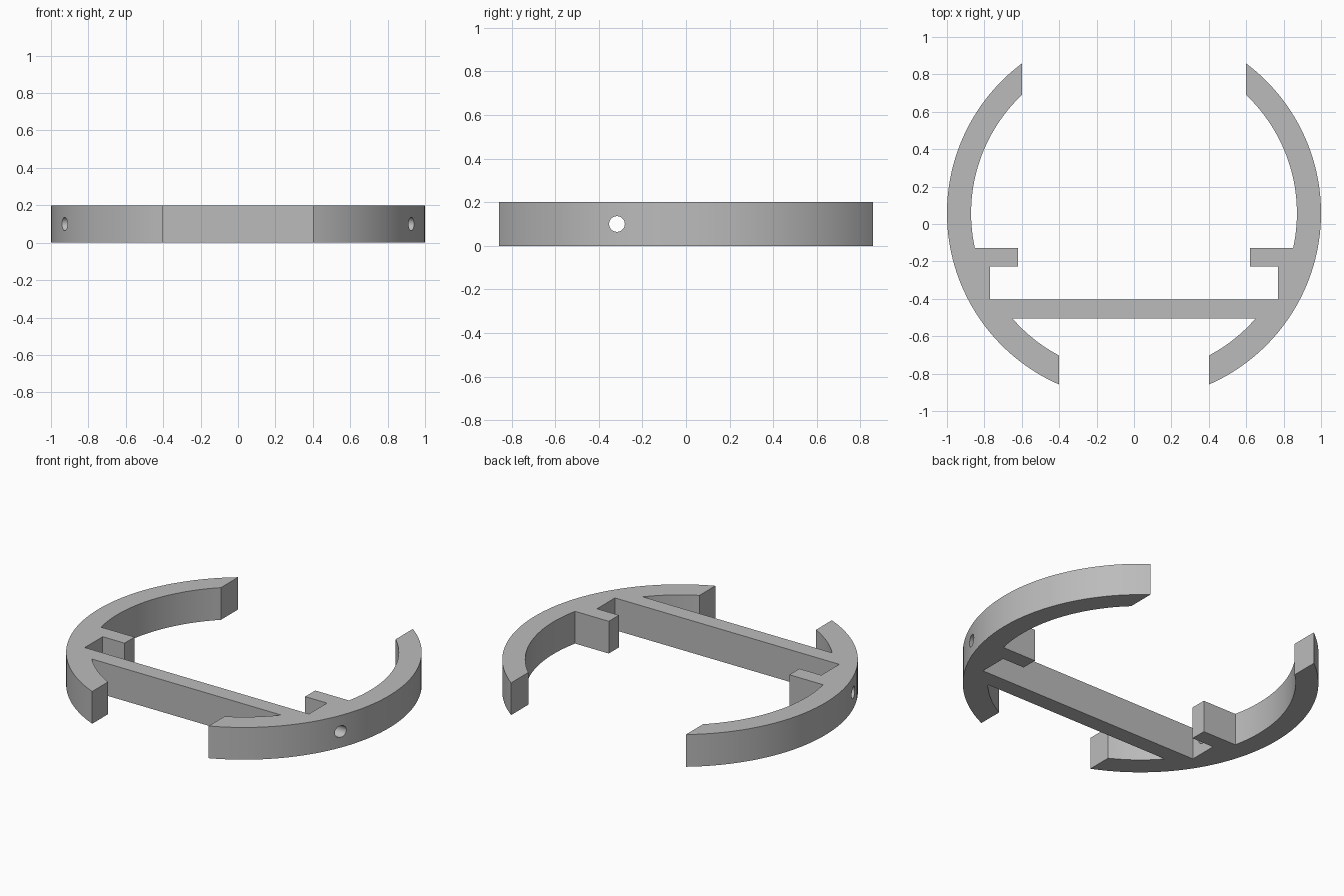
import bpy
import bmesh
from math import asin, acos, cos, sin, pi, radians

cube = bpy.data.objects.get("Cube")
if cube:
    bpy.data.objects.remove(cube, do_unlink=True)

HEIGHT = 0.2
CENTRE_Y = 0.058
OUTER, INNER, INNER_LOW = 1.0, 0.871, 0.86
FRONT_X, BACK_X = 0.4, 0.6          # where the ring is cut open
SHELF_TOP, SHELF_BOTTOM, SHELF_X = -0.128, -0.227, 0.62
SLOT_X = 0.77
BAR_BACK, BAR_FRONT = -0.403, -0.505


def arc(radius, start, end, steps):
    """Points on a circle around the ring centre."""
    angles = [start + (end - start) * i / steps for i in range(steps + 1)]
    return [(radius * cos(a), CENTRE_Y + radius * sin(a)) for a in angles]


def at_x(radius, x):
    return acos(x / radius)


def at_y(radius, y):
    return asin((y - CENTRE_Y) / radius)


# Left half of the outline, from the bar front round to the bar back
half = arc(INNER_LOW, at_y(INNER_LOW, BAR_FRONT), -at_x(INNER_LOW, FRONT_X), 12)
half += arc(OUTER, -at_x(OUTER, FRONT_X), at_x(OUTER, BACK_X), 60)
half += arc(INNER, at_x(INNER, BACK_X), at_y(INNER, SHELF_TOP), 30)
half += [(SHELF_X, SHELF_TOP), (SHELF_X, SHELF_BOTTOM),
         (SLOT_X, SHELF_BOTTOM), (SLOT_X, BAR_BACK)]
outline = half + [(-x, y) for x, y in reversed(half)]

# Extruded frame
bm = bmesh.new()
face = bm.faces.new([bm.verts.new((x, y, 0)) for x, y in outline])
extruded = bmesh.ops.extrude_face_region(bm, geom=[face])
top = [v for v in extruded["geom"] if isinstance(v, bmesh.types.BMVert)]
bmesh.ops.translate(bm, verts=top, vec=(0, 0, HEIGHT))
bmesh.ops.recalc_face_normals(bm, faces=bm.faces)
mesh = bpy.data.meshes.new("ring_frame")
bm.to_mesh(mesh)
bm.free()
frame = bpy.data.objects.new("ring_frame", mesh)
bpy.context.collection.objects.link(frame)

# Plain grey material
grey = bpy.data.materials.new("plain grey")
grey.use_nodes = True
colour = (0.5, 0.5, 0.5, 1)
grey.diffuse_color = colour
grey.node_tree.nodes["Principled BSDF"].inputs["Base Color"].default_value = colour
mesh.materials.append(grey)

# Round holes through both side walls, opening into the slots
bpy.ops.mesh.primitive_cylinder_add(vertices=32, radius=0.036, depth=2.4,
                                    location=(0, -0.317, HEIGHT / 2),
                                    rotation=(0, pi / 2, 0))
cutter = bpy.context.object
cutter.name = "hole_cutter"
cutter.hide_render = True
cutter.data.materials.append(grey)
cut = frame.modifiers.new("holes", "BOOLEAN")
cut.operation = "DIFFERENCE"
cut.solver = "EXACT"
cut.object = cutter

bpy.ops.object.select_all(action="DESELECT")
frame.select_set(True)
bpy.context.view_layer.objects.active = frame
bpy.ops.object.modifier_apply(modifier=cut.name)
bpy.data.objects.remove(cutter, do_unlink=True)
bpy.ops.object.shade_smooth_by_angle(angle=radians(20))
